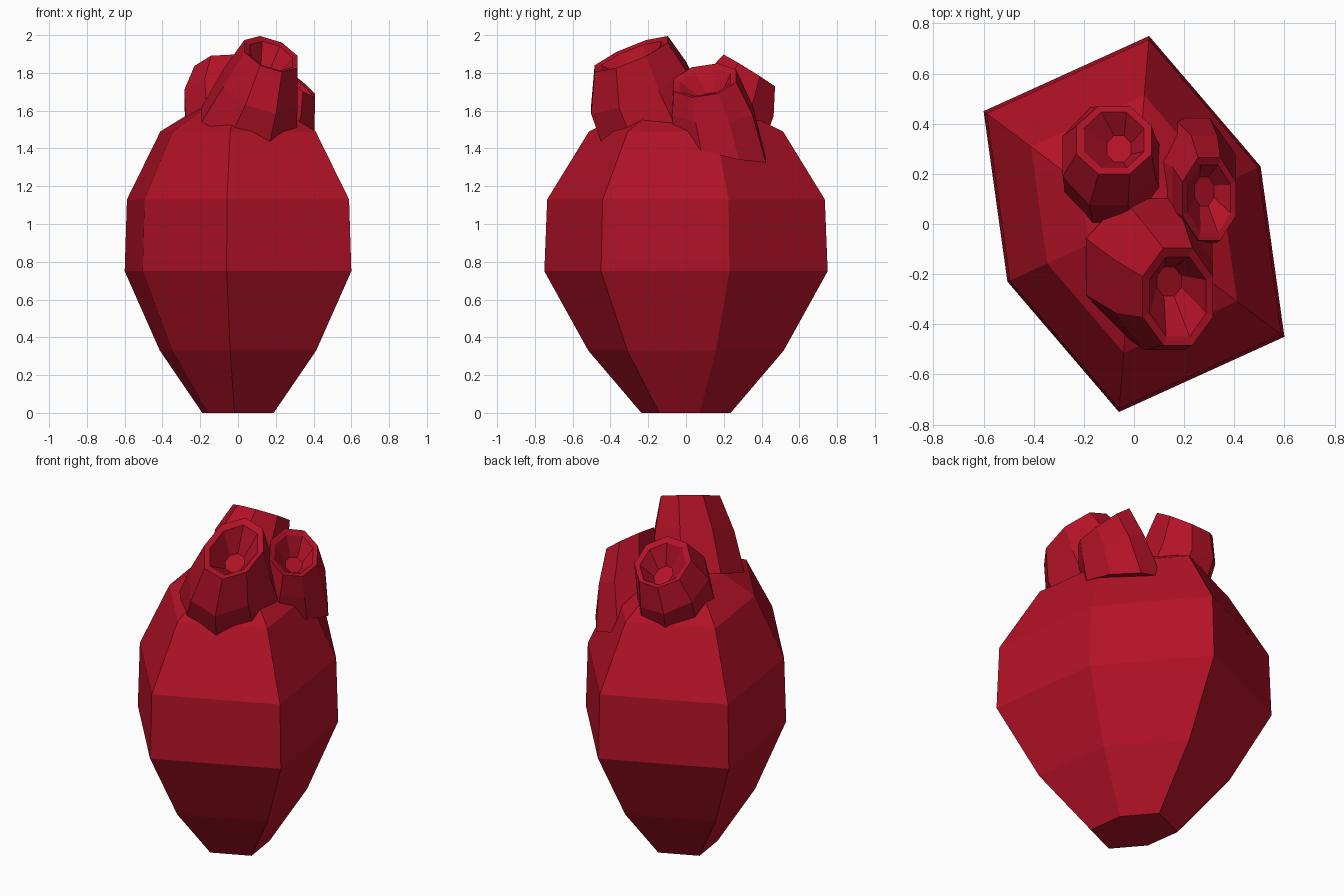
import bpy, bmesh, math

if "Cube" in bpy.data.objects:
    bpy.data.objects.remove(bpy.data.objects["Cube"])

red = bpy.data.materials.new("deep red")
red.diffuse_color = (0.45, 0.006, 0.02, 1)
red.use_nodes = True
red.node_tree.nodes["Principled BSDF"].inputs["Base Color"].default_value = red.diffuse_color


def loft(name, rings):
    """Skin a list of rings of equal length, with both ends capped."""
    bm = bmesh.new()
    loops = [[bm.verts.new(p) for p in ring] for ring in rings]
    n = len(loops[0])
    for a, b in zip(loops, loops[1:]):
        for i in range(n):
            j = (i + 1) % n
            bm.faces.new((a[i], a[j], b[j], b[i]))
    bm.faces.new(loops[0][::-1])
    bm.faces.new(loops[-1])
    mesh = bpy.data.meshes.new(name)
    bm.to_mesh(mesh)
    bm.free()
    mesh.materials.append(red)
    obj = bpy.data.objects.new(name, mesh)
    bpy.context.collection.objects.link(obj)
    return obj


def tilted_ring(cx, cy, cz, rx, ry, sx, sy, sides=8):
    """Oval ring seen from above, lying on a plane with slopes sx and sy."""
    pts = []
    for i in range(sides):
        t = math.tau * (i + 0.5) / sides
        dx, dy = 1.05 * rx * math.cos(t), 1.05 * ry * math.sin(t)
        pts.append((cx + dx, cy + dy, cz + sx * dx + sy * dy))
    return pts


def vessel(name, base, middle, rim, floor):
    """Hollow tube: flared base, bulging wall, thin rim and sunken floor."""
    cx, cy, cz, rx, ry, sx, sy = rim
    lip = (cx, cy, cz - 0.01, rx * 0.8, ry * 0.82, sx, sy)
    loft(name, [tilted_ring(*r) for r in (base, middle, rim, lip, floor)])


# Heart body: skewed six-sided section scaled up the height
half = [(0.60, -0.45), (0.505, 0.23), (0.06, 0.75)]
section = half + [(-x, -y) for x, y in half]
levels = [(0, 0.315), (0.33, 0.69), (0.75, 1), (1.13, 0.98),
          (1.49, 0.685), (1.61, 0.36)]
loft("heart_body", [[(x * s, y * s, z) for x, y in section] for z, s in levels])

# Three open vessels on top
vessel("front_vessel",
       (0.06, -0.17, 1.53, 0.26, 0.28, -0.20, 0.35),
       (0.12, -0.25, 1.72, 0.20, 0.26, -0.30, 0.45),
       (0.175, -0.29, 1.90, 0.145, 0.20, -0.30, 0.40),
       (0.14, -0.23, 1.78, 0.05, 0.06, -0.30, 0.40))
vessel("right_vessel",
       (0.23, 0.18, 1.40, 0.18, 0.25, -0.20, -0.25),
       (0.28, 0.14, 1.60, 0.13, 0.22, -0.50, 0.00),
       (0.30, 0.10, 1.76, 0.11, 0.17, -0.75, 0.15),
       (0.28, 0.13, 1.67, 0.04, 0.06, -0.60, 0.10))
vessel("back_vessel",
       (-0.08, 0.20, 1.50, 0.20, 0.23, 0.00, -0.20),
       (-0.10, 0.27, 1.67, 0.19, 0.20, 0.00, -0.50),
       (-0.08, 0.335, 1.81, 0.155, 0.14, 0.05, -0.62),
       (-0.06, 0.30, 1.71, 0.05, 0.055, 0.05, -0.60))
